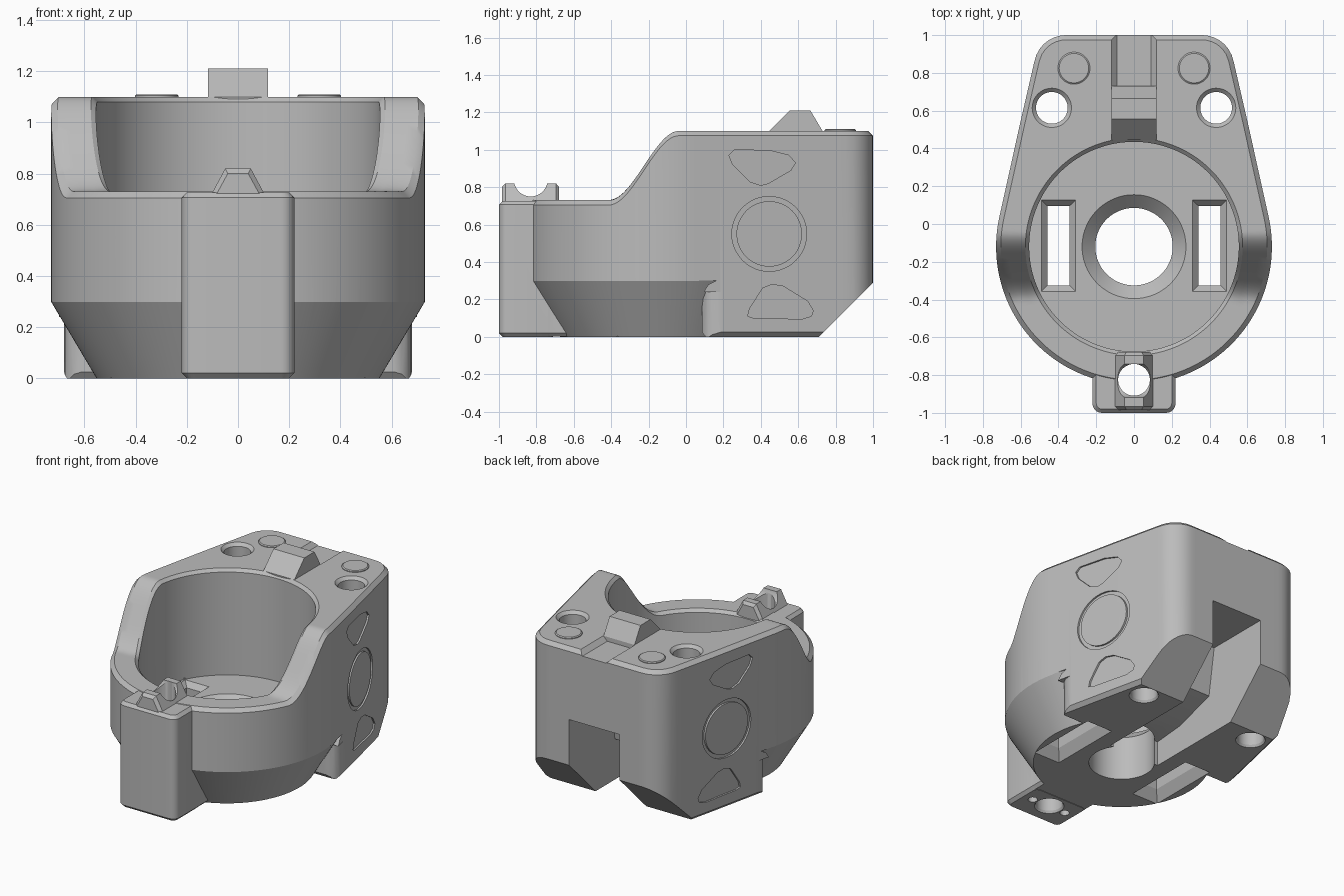
import bpy, bmesh, math
from mathutils import Vector

if "Cube" in bpy.data.objects:
    bpy.data.objects.remove(bpy.data.objects["Cube"], do_unlink=True)

grey = bpy.data.materials.new("plain_grey")
grey.use_nodes = True
grey.diffuse_color = (0.5, 0.5, 0.5, 1)
grey.node_tree.nodes["Principled BSDF"].inputs["Base Color"].default_value = (0.5, 0.5, 0.5, 1)

AXIS_Y, BIG_R, CORNER_R = -0.12, 0.73, 0.17
CORNER = Vector((0.36, 0.95))     # rear corner centre, relative to the bowl axis
LOW, HIGH, FLOOR = 0.73, 1.10, 0.37
STEPS = 240


def loft(name, rings):
    """Closed solid through matching rings of points."""
    bm = bmesh.new()
    loops = [[bm.verts.new(p) for p in ring] for ring in rings]
    n = len(loops[0])
    for a, b in zip(loops, loops[1:]):
        for i in range(n):
            j = (i + 1) % n
            bm.faces.new((a[i], a[j], b[j], b[i]))
    bm.faces.new(loops[0][::-1])
    bm.faces.new(loops[-1])
    bmesh.ops.recalc_face_normals(bm, faces=bm.faces)
    mesh = bpy.data.meshes.new(name)
    bm.to_mesh(mesh)
    bm.free()
    mesh.materials.append(grey)
    obj = bpy.data.objects.new(name, mesh)
    bpy.context.collection.objects.link(obj)
    return obj


def prism(name, pts, axis, a, b):
    """Flat profile extruded along one axis."""
    def place(p, t):
        p = list(p)
        p.insert("xyz".index(axis), t)
        return p
    return loft(name, [[place(p, t) for p in pts] for t in (a, b)])


def circle(x, y, r, n=48):
    return [(x + r * math.cos(math.tau * i / n), y + r * math.sin(math.tau * i / n))
            for i in range(n)]


def lathe(name, x, y, steps, n=48):
    return loft(name, [[(*p, z) for p in circle(x, y, r, n)] for r, z in steps])


def boolean(obj, other, op="DIFFERENCE"):
    mod = obj.modifiers.new("cut", "BOOLEAN")
    mod.operation, mod.object, mod.solver = op, other, "EXACT"
    bpy.context.view_layer.objects.active = obj
    bpy.ops.object.modifier_apply(modifier=mod.name)
    bpy.data.objects.remove(other, do_unlink=True)


def rim_height(y):
    t = min(max((y + 0.41) / 0.37, 0), 1)
    return LOW + (HIGH - LOW) * t * t * (3 - 2 * t)


# Housing outline: big circle blended into two rear corners
NORMALS = [Vector((math.cos(math.tau * i / 720), math.sin(math.tau * i / 720))) for i in range(720)]
SUPPORT = [max(BIG_R, abs(n.x) * CORNER.x + n.y * CORNER.y + CORNER_R) for n in NORMALS]
DIRS = [Vector((math.cos(math.tau * i / STEPS), math.sin(math.tau * i / STEPS))) for i in range(STEPS)]


def outline(inset):
    pts = []
    for u in DIRS:
        r = min((h - inset) / n.dot(u) for n, h in zip(NORMALS, SUPPORT) if n.dot(u) > 0.2)
        pts.append(u * r + Vector((0, AXIS_Y)))
    return pts


def ring(pts, z=None, drop=0):
    return [(p.x, p.y, rim_height(p.y) - drop if z is None else z) for p in pts]


def bowl(r):
    return [u * r + Vector((0, AXIS_Y)) for u in DIRS]


outer, inner, lip = outline(0), outline(0.025), bowl(0.575)
mids = [[a.lerp(b, t) for a, b in zip(inner, lip)] for t in (0.33, 0.67)]
housing = loft("housing", [
    ring(inner, 0), ring(outer, 0.025), ring(outer, drop=0.025), ring(inner),
    ring(mids[0]), ring(mids[1]), ring(lip),
    ring(bowl(0.555), drop=0.02), ring(bowl(0.555), FLOOR)])

# Tapered underside in front of the two rear legs, whose front corners are rounded
under = prism("under_cutter", [(-1.2, -0.1), (0.105, -0.1), (0.105, 0), (0.085, 0.025), (0.085, 0.19),
                               (0.095, 0.24), (0.12, 0.28), (0.16, 0.30), (-1.2, 0.30)], "x", -1, 1)
for s in (1, -1):
    boolean(under, prism("leg_corner", [(s * x, y) for x, y in (
        (0.61, 0.06), (0.61, 0.085), (0.64, 0.092), (0.662, 0.11), (0.676, 0.14), (0.68, 0.19),
        (0.75, 0.19), (0.75, 0.06))], "z", -0.08, 0.24), "UNION")
boolean(under, lathe("taper", 0, AXIS_Y, [(0.495, -0.1), (0.553, 0), (0.731, 0.3), (0.79, 0.4)], STEPS))
boolean(housing, under)


# Front tab with its root under the bowl
def tab_outline(inset, z, r=0.05):
    pts = []
    for cx, cy, start in ((0.17, -0.74, 0), (-0.17, -0.74, 90), (-0.17, -0.95, 180), (0.17, -0.95, 270)):
        for k in range(6):
            a = math.radians(start + 18 * k)
            pts.append((cx + (r - inset) * math.cos(a), cy + (r - inset) * math.sin(a), z))
    return pts


boolean(housing, loft("tab", [tab_outline(0.02, 0), tab_outline(0, 0.02),
                              tab_outline(0, 0.706), tab_outline(0.02, 0.727)]), "UNION")
boolean(housing, loft("tab_root", [[(i * w, y, z) for i, y in ((-1, -0.78), (1, -0.78), (1, -0.5), (-1, -0.5))]
                                   for w, z in ((0.2, 0.002), (0.219, 0.021), (0.219, 0.34))]), "UNION")

# Ridge on the tab with chamfered ends and a rounded saddle
ridge = loft("tab_ridge", [
    [(-b, y, 0.69), (b, y, 0.69), (t, y, top), (-t, y, top)]
    for y, b, t, top in ((-0.985, 0.1, 0.04, 0.80), (-0.965, 0.12, 0.05, 0.82),
                         (-0.695, 0.12, 0.05, 0.82), (-0.678, 0.1, 0.04, 0.80))])
boolean(ridge, prism("saddle_cutter", circle(-0.83, 0.84, 0.09), "x", -0.3, 0.3))
boolean(housing, ridge, "UNION")

# Sloped rear underside and the channel between the legs
boolean(housing, prism("rear_slope", [(0.6, -0.11), (1.2, -0.11), (1.2, 0.49)], "x", -1, 1))
boolean(housing, prism("channel", [(1.1, -0.1), (1.1, 0.605), (0.55, 0.605), (0.50, 0.28),
                                   (0.22, 0.19), (0.0, 0.17), (0.0, -0.1)], "x", -0.193, 0.193))

# Bowl floor: central bore and two chamfered slots
boolean(housing, lathe("bore", 0, AXIS_Y, [(0.205, -0.1), (0.205, FLOOR - 0.07), (0.275, FLOOR),
                                           (0.285, FLOOR + 0.01)], 96))
for s in (1, -1):
    rings = []
    for hx, hy, z in ((0.11, 0.27, -0.02), (0.058, 0.21, 0.07),
                      (0.058, 0.21, FLOOR - 0.035), (0.1, 0.25, FLOOR + 0.01)):
        rings.append([(s * 0.4 + i * hx, -0.115 + j * hy, z) for i, j in ((-1, -1), (1, -1), (1, 1), (-1, 1))])
    boolean(housing, loft("slot", rings))

# Screw holes, chamfered at the open faces
boolean(housing, lathe("tab_hole", 0, -0.825, [(0.105, -0.02), (0.084, 0.015), (0.084, 0.9)]))
for s in (1, -1):
    boolean(housing, lathe("screw_hole", s * 0.435, 0.615, [
        (0.105, -0.02), (0.084, 0.015), (0.084, HIGH - 0.02), (0.104, HIGH), (0.114, HIGH + 0.01)]))
    boolean(housing, lathe("pin_hole", s * 0.13, -0.83, [(0.03, -0.05), (0.03, 0.1)], 24))

# Shallow groove behind the latch
boolean(housing, prism("groove", [(-0.09, 1.07), (0.09, 1.07), (0.14, 1.12), (-0.14, 1.12)], "y", 0.73, 1.1))


# Shallow plain recesses on the slanted sides
def side_prism(pts, s, depth):
    obj = prism("recess", pts, "x", -depth, depth)
    for v in obj.data.vertices:
        v.co.x = s * (v.co.x + 0.712 - (v.co.y - 0.04) * math.tan(math.radians(12.7)))
    if s < 0:
        obj.data.flip_normals()
    return obj


upper = [(0.23, 0.97), (0.26, 1.0), (0.45, 0.995), (0.55, 0.97), (0.585, 0.93), (0.56, 0.89),
         (0.44, 0.82), (0.40, 0.81), (0.34, 0.83), (0.25, 0.92)]
lower = [(0.33, 0.11), (0.36, 0.1), (0.62, 0.095), (0.67, 0.11), (0.68, 0.14), (0.65, 0.19),
         (0.52, 0.27), (0.46, 0.28), (0.41, 0.26), (0.34, 0.15)]
for s in (1, -1):
    band = side_prism(circle(0.445, 0.55, 0.2), s, 0.01)
    boolean(band, side_prism(circle(0.445, 0.55, 0.175), s, 0.03))
    for cutter in (band, side_prism(upper, s, 0.01), side_prism(lower, s, 0.01)):
        boolean(housing, cutter)

# Latch block and round pads on the rear deck
latch = prism("latch", [(0.446, 1.085), (0.446, 1.1), (0.555, 1.21), (0.665, 1.21), (0.73, 1.10), (0.73, 1.085)],
              "x", -0.118, 0.118)
parts = [housing, latch]
for s, side in ((1, "left"), (-1, "right")):
    parts.append(lathe(side + "_pad", s * 0.318, 0.825, [(0.085, 1.08), (0.085, 1.105), (0.078, 1.11)]))

# Smooth curved walls, keep machined edges sharp
bpy.ops.object.select_all(action="DESELECT")
for obj in parts:
    obj.data.materials.clear()
    obj.data.materials.append(grey)
    obj.select_set(True)
bpy.context.view_layer.objects.active = housing
bpy.ops.object.shade_smooth_by_angle(angle=math.radians(28))
